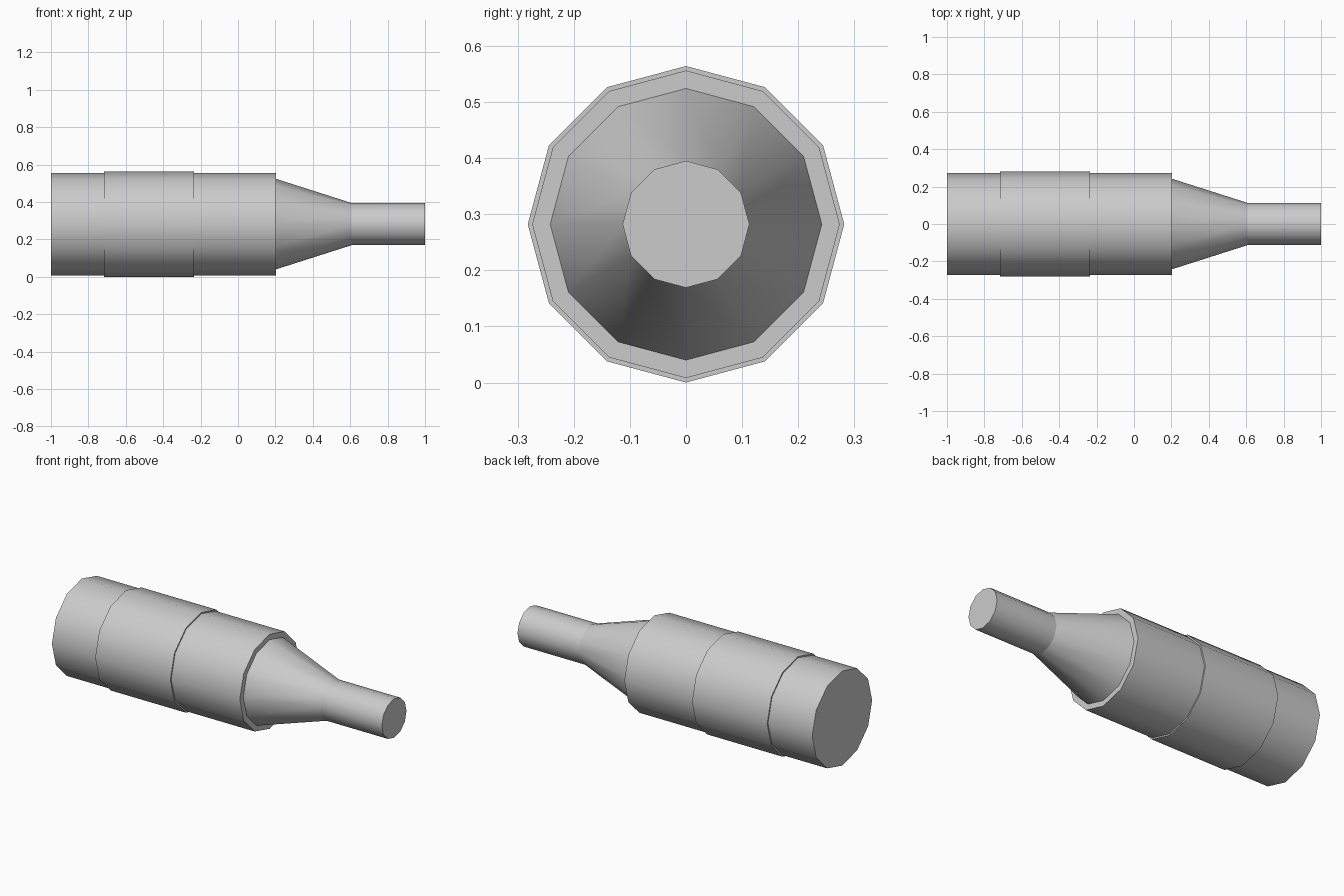
import bpy, bmesh, math

if "Cube" in bpy.data.objects:
    bpy.data.objects.remove(bpy.data.objects["Cube"])

SIDES = 12
AXIS_Z = 0.282

grey = bpy.data.materials.new("plain grey")
grey.diffuse_color = (0.6, 0.6, 0.6, 1)
grey.use_nodes = True
grey.node_tree.nodes["Principled BSDF"].inputs["Base Color"].default_value = grey.diffuse_color


def lathe(name, profile, caps=(True, True)):
    """Turn (x, radius) points around the long axis, one corner pointing up."""
    bm = bmesh.new()
    rings = []
    for x, r in profile:
        rings.append([bm.verts.new((x, r * math.sin(2 * math.pi * i / SIDES),
                                    r * math.cos(2 * math.pi * i / SIDES)))
                      for i in range(SIDES)])
    for a, b in zip(rings, rings[1:]):
        for i in range(SIDES):
            j = (i + 1) % SIDES
            bm.faces.new((a[i], a[j], b[j], b[i]))
    if caps[0]:
        bm.faces.new(rings[0])
    if caps[1]:
        bm.faces.new(rings[-1])
    bmesh.ops.recalc_face_normals(bm, faces=bm.faces)
    # open tubes: make sure the faces point away from the axis
    side = min(bm.faces, key=lambda f: abs(f.normal.x))
    c = side.calc_center_median()
    if side.normal.y * c.y + side.normal.z * c.z < 0:
        bmesh.ops.reverse_faces(bm, faces=bm.faces)
    mesh = bpy.data.meshes.new(name)
    bm.to_mesh(mesh)
    bm.free()
    mesh.materials.append(grey)
    ob = bpy.data.objects.new(name, mesh)
    ob.location.z = AXIS_Z
    bpy.context.collection.objects.link(ob)
    bpy.ops.object.select_all(action='DESELECT')
    ob.select_set(True)
    bpy.context.view_layer.objects.active = ob
    bpy.ops.object.shade_smooth_by_angle(angle=math.radians(40))
    return ob


# main barrel with the slightly raised grip band around its middle
lathe("barrel", [(-1, 0.274), (-0.717, 0.274), (-0.717, 0.282),
                 (-0.236, 0.282), (-0.236, 0.274), (0.203, 0.274)])
# tapered shoulder and thin end rod, kept apart for a crisp joint
lathe("tapered_neck", [(0.203, 0.242), (0.607, 0.113)], caps=(False, False))
lathe("end_rod", [(0.607, 0.113), (1, 0.113)], caps=(False, True))
